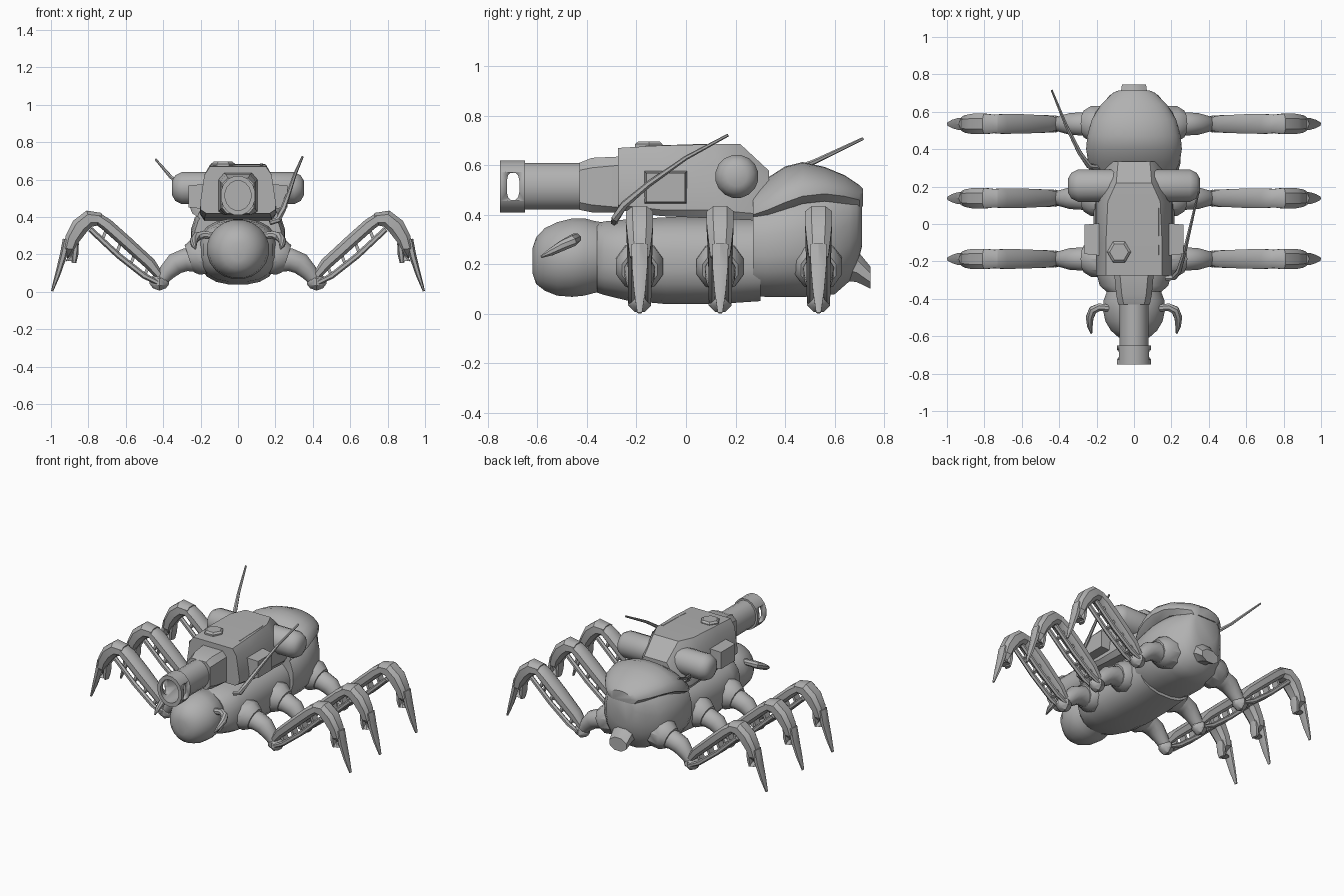
import bpy, bmesh, math
from mathutils import Vector as V

grey = bpy.data.materials.new("plain_grey")
grey.diffuse_color = (0.44, 0.44, 0.44, 1)


def loft(name, rings, angle=35):
    """Skin equal-length rings of points and cap both ends."""
    bm = bmesh.new()
    vs = [[bm.verts.new(p) for p in r] for r in rings]
    n = len(vs[0])
    for a, b in zip(vs, vs[1:]):
        for i in range(n):
            j = (i + 1) % n
            bm.faces.new((a[i], a[j], b[j], b[i]))
    bm.faces.new(vs[0])
    bm.faces.new(vs[-1])
    bmesh.ops.recalc_face_normals(bm, faces=bm.faces)
    me = bpy.data.meshes.new(name)
    bm.to_mesh(me)
    bm.free()
    me.materials.append(grey)
    ob = bpy.data.objects.new(name, me)
    bpy.context.collection.objects.link(ob)
    bpy.ops.object.select_all(action='DESELECT')
    ob.select_set(True)
    bpy.context.view_layer.objects.active = ob
    bpy.ops.object.shade_smooth_by_angle(angle=math.radians(angle))
    return ob


def rounded(v, power):
    return math.copysign(abs(v) ** power, v)


def hull(name, sections, n=20, power=1.0, angle=35):
    """Sections along y: (y, z centre, half width, half height)."""
    ts = [2 * math.pi * (i + .5) / n for i in range(n)]
    return loft(name, [[(w * rounded(math.cos(t), power), y, z + h * rounded(math.sin(t), power))
                        for t in ts] for y, z, w, h in sections], angle)


def tube(name, path, radii, n=8, sx=1, power=1.0):
    """Sweep along a path; radii are (sideways, upward) or a single number."""
    pts, rings = [V(p) for p in path], []
    for i, p in enumerate(pts):
        t = (pts[min(i + 1, len(pts) - 1)] - pts[max(i - 1, 0)]).normalized()
        side = t.cross(V((0, 0, 1))).normalized()
        up = side.cross(t)
        r = radii[i] if isinstance(radii[i], tuple) else (radii[i],) * 2
        ring = []
        for k in range(n):
            a = 2 * math.pi * (k + .5) / n
            q = (p + side * r[0] * rounded(math.cos(a), power)
                 + up * r[1] * rounded(math.sin(a), power))
            ring.append((q.x * sx, q.y, q.z))
        rings.append(ring)
    return loft(name, rings)


def slab(name, rows, angle=30):
    """Rows along y: (y, half profile of x,z), mirrored across x."""
    return loft(name, [[(x, y, z) for x, z in h] + [(-x, y, z) for x, z in reversed(h)]
                       for y, h in rows], angle)


def box(name, x, y, z, inset=0.0):
    """Box whose outer x face is inset on y and z."""
    rings = []
    for xx, d in ((x[0], 0), (x[1], inset)):
        rings.append([(xx, y[0] + d, z[0] + d), (xx, y[1] - d, z[0] + d),
                      (xx, y[1] - d, z[1] - d), (xx, y[0] + d, z[1] - d)])
    return loft(name, rings, 20)


# head and thorax
hull("head", [(-.62, .215, .035, .05), (-.605, .215, .085, .095), (-.57, .22, .125, .128),
              (-.52, .222, .155, .15), (-.46, .227, .168, .16), (-.41, .23, .165, .158),
              (-.37, .23, .15, .147), (-.33, .23, .14, .14)], 20)
hull("thorax", [(-.36, .225, .15, .14), (-.33, .225, .185, .15), (-.24, .218, .208, .165),
                (-.08, .215, .218, .177), (.12, .215, .218, .177), (.3, .22, .212, .17)], 20, .8)
# abdomen, its shell and the tail nozzle
hull("abdomen", [(.27, .275, .235, .205), (.32, .275, .25, .208), (.42, .285, .255, .22),
                 (.52, .29, .24, .222), (.6, .295, .208, .218), (.66, .32, .155, .19),
                 (.69, .345, .13, .155), (.71, .37, .09, .1)], 20, .85)
shell = []
for y, z0, w, h in ((.27, .4, .215, .1), (.33, .42, .245, .13), (.40, .45, .256, .145),
                    (.47, .475, .25, .138), (.56, .485, .225, .108), (.64, .475, .175, .085),
                    (.70, .46, .115, .06), (.715, .465, .08, .04)):
    arc = [(w * math.cos(t), y, z0 + h * math.sin(t)) for t in
           [math.pi * i / 14 for i in range(15)]]
    shell.append(arc + [(-w * .8, y, z0 - .03), (w * .8, y, z0 - .03)])
loft("abdomen_shell", shell, 30)
hull("tail_nozzle", [(.62, .22, .095, .09), (.69, .193, .078, .07), (.745, .146, .07, .048)], 8)

# turret housing and mantlet, the rear sloping down
front = [(.18, .385), (.205, .42), (.203, .47), (.18, .625), (.15, .67)]
slab("turret", [(-.275, [(.17, .42), (.2, .44)] + front[2:]),
                (-.1, [(.18, .395)] + front[1:4] + [(.15, .68)]),
                (.12, front[:4] + [(.14, .685)]),
                (.22, [(.18, .38), (.2, .41), (.195, .46), (.14, .62), (.095, .685)]),
                (.335, [(.15, .375), (.16, .40), (.15, .45), (.11, .54), (.085, .578)])])
slab("mantlet", [(-.43, [(.06, .42), (.085, .45), (.085, .58), (.055, .61)]),
                 (-.38, [(.065, .41), (.095, .44), (.095, .59), (.065, .63)]),
                 (-.27, [(.07, .41), (.105, .43), (.105, .60), (.075, .635)])])

# hollow gun barrel with a window through the muzzle
c = .515
barrel = hull("barrel", [(-.3, c, .08, .096), (-.43, c, .08, .096), (-.65, c, .08, .096),
                         (-.65, c, .094, .107), (-.75, c, .094, .107), (-.75, c, .07, .08),
                         (-.58, c, .07, .08)], 16)
cutter = tube("window_cutter", [(-.3, -.698, c), (.3, -.698, c)], [(.026, .056)] * 2, 12, 1, .7)
cutter.hide_render = True
mod = barrel.modifiers.new("window", 'BOOLEAN')
mod.operation, mod.object, mod.solver = 'DIFFERENCE', cutter, 'EXACT'
bpy.context.view_layer.objects.active = barrel
bpy.ops.object.modifier_apply(modifier=mod.name)
bpy.data.objects.remove(cutter)

# turret fittings
hatch = [[(-.08 + r * math.cos(k * math.pi / 3), -.15 + r * math.sin(k * math.pi / 3), z)
          for k in range(6)] for r, z in ((.064, .65), (.064, .685), (.05, .696))]
loft("hatch", hatch, 20)
tube("roof_rod", [(.125, -.165, .664), (.125, .085, .672)], [.016] * 2, 8)
for sx in (1, -1):
    tube("side_tank", [(.06, .205, .555), (.075, .205, .555), (.3, .205, .555),
                       (.335, .205, .555), (.352, .205, .555)],
         [.06, .088, .088, .07, .04], 16, sx)
    box("side_pod", (.15 * sx, .265 * sx), (-.172, .008), (.44, .58), .012)
    tube("mandible", [(.13, -.45, .30), (.185, -.445, .305), (.22, -.46, .295),
                      (.237, -.5, .275), (.236, -.545, .25), (.228, -.585, .23)],
         [.02, .022, .024, .022, .016, .005], 8, sx)

# antennae
tube("right_antenna", [(.17, -.29, .37), (.215, -.285, .385), (.24, -.25, .44), (.27, -.15, .525),
                       (.305, 0, .63), (.345, .17, .722)], [.014, .016, .016, .012, .009, .006], 6)
tube("left_antenna", [(-.18, .3, .46), (-.24, .31, .5), (-.29, .38, .56), (-.36, .52, .615),
                      (-.44, .715, .708)], [.014, .016, .014, .01, .006], 6)

# six identical legs
for sx in (1, -1):
    for y in (-.187, .138, .535):
        def part(name, path, radii, n=8, dy=0, power=1.0):
            tube(name, [(x, y + dy, z) for x, z in path], radii, n, sx, power)
        part("hip_socket", [(.15, .2), (.225, .19), (.262, .178)], [.1, .1, .075], 10)
        part("hip", [(.2, .17), (.28, .172), (.335, .15), (.38, .105), (.42, .055)],
             [.065, .064, .06, .047, .036], 12)
        part("hip_joint", [(.368, .053), (.385, .053), (.42, .053), (.455, .053), (.472, .053)],
             [.012, .036, .05, .036, .012], 8)
        part("thigh_shell", [(.41, .075), (.47, .15), (.6, .268), (.7, .357), (.75, .392), (.81, .40)],
             [(.034, .022), (.048, .034), (.055, .036), (.056, .036), (.052, .034), (.045, .034)],
             8, 0, .75)
        for dy in (.034, -.034):
            part("thigh_rod", [(.43, .05), (.5, .085), (.64, .195), (.79, .335)],
                 [.013, .016, .016, .015], 6, dy)
        for x, z in ((.50, .085), (.575, .145), (.65, .205), (.725, .28)):
            part("thigh_brace", [(x, z), (x - .03, z + .075)], [(.036, .012)] * 2, 4)
        part("shin", [(.73, .39), (.795, .392), (.845, .35), (.885, .285), (.902, .23), (.898, .165)],
             [(.05, .034), (.058, .048), (.058, .05), (.05, .042), (.042, .036), (.032, .026)],
             8, 0, .75)
        part("shin_pad", [(.865, .26), (.872, .2), (.877, .155)],
             [(.034, .014), (.035, .018), (.025, .012)], 6)
        part("claw", [(.915, .28), (.935, .19), (.965, .09), (.994, .004)],
             [(.038, .022), (.036, .019), (.026, .014), (.011, .006)], 6)
